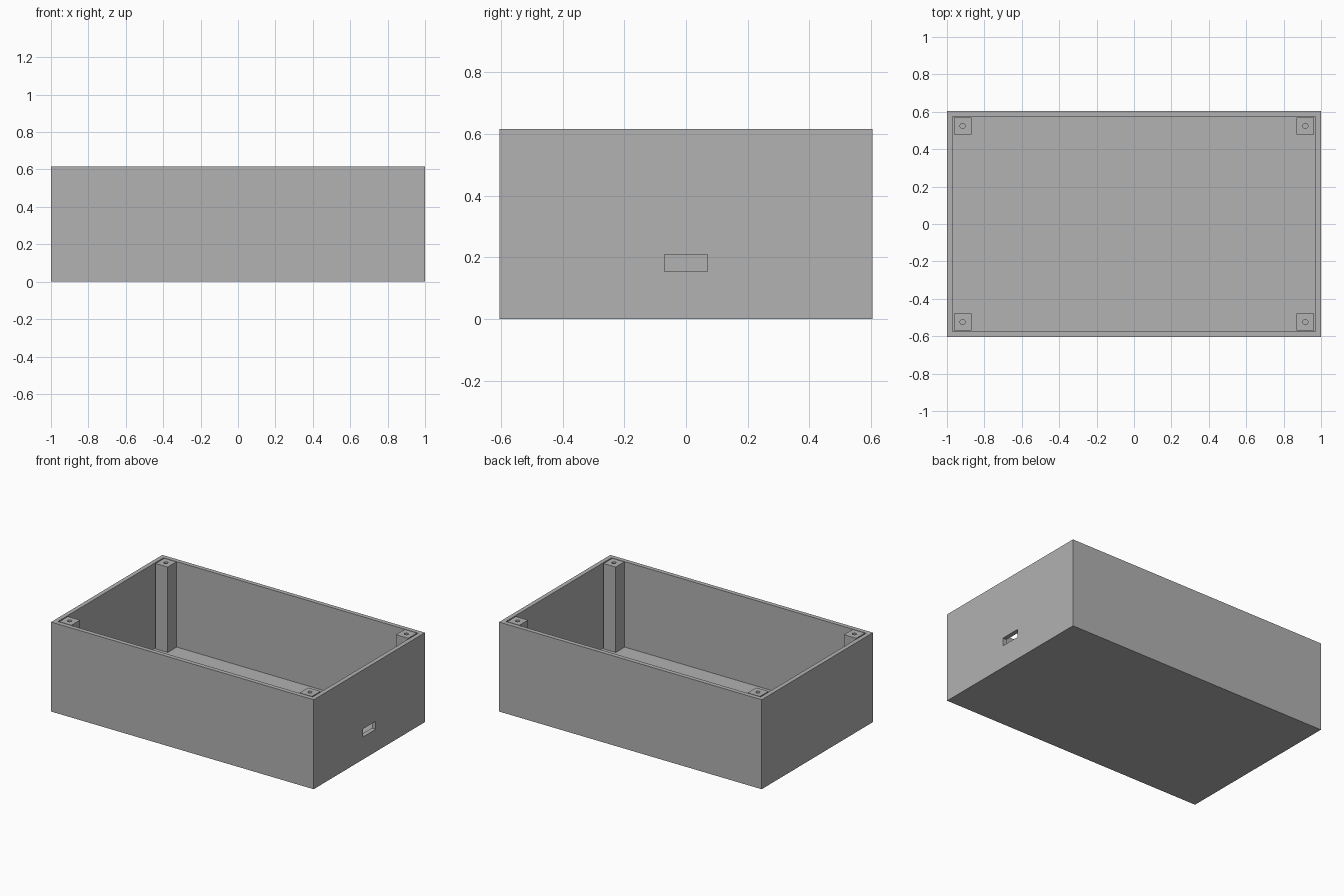
import bpy
import bmesh
from mathutils import Matrix, Vector

if "Cube" in bpy.data.objects:
    bpy.data.objects.remove(bpy.data.objects["Cube"], do_unlink=True)

HALF_X, HALF_Y, HEIGHT = 1.0, 0.605, 0.616
WALL, FLOOR = 0.03, 0.028
POST, POST_X, POST_Y = 0.093, 0.916, 0.524
HOLE_RADIUS, HOLE_DEPTH = 0.014, 0.3

grey = bpy.data.materials.new("plain grey")
grey.use_nodes = True
colour = (0.445, 0.445, 0.445, 1)
grey.diffuse_color = colour
grey.node_tree.nodes["Principled BSDF"].inputs["Base Color"].default_value = colour


def make_object(name, bm):
    mesh = bpy.data.meshes.new(name)
    bm.to_mesh(mesh)
    bm.free()
    mesh.materials.append(grey)
    obj = bpy.data.objects.new(name, mesh)
    bpy.context.collection.objects.link(obj)
    return obj


def box(name, low, high):
    low, high = Vector(low), Vector(high)
    bm = bmesh.new()
    matrix = Matrix.Translation((low + high) / 2) @ Matrix.Diagonal((*(high - low), 1))
    bmesh.ops.create_cube(bm, size=1, matrix=matrix)
    return make_object(name, bm)


def cut(obj, cutter):
    cutter.hide_render = True
    mod = obj.modifiers.new("cut", 'BOOLEAN')
    mod.operation = 'DIFFERENCE'
    mod.solver = 'EXACT'
    mod.object = cutter
    bpy.context.view_layer.objects.active = obj
    bpy.ops.object.modifier_apply(modifier=mod.name)
    bpy.data.objects.remove(cutter, do_unlink=True)


# Open tray with a cable slot through its right-hand end wall
case = box("case_shell", (-HALF_X, -HALF_Y, 0), (HALF_X, HALF_Y, HEIGHT))
cut(case, box("cavity_cutter",
              (WALL - HALF_X, WALL - HALF_Y, FLOOR),
              (HALF_X - WALL, HALF_Y - WALL, HEIGHT + 0.1)))
cut(case, box("slot_cutter",
              (HALF_X - 2 * WALL, -0.07, 0.155),
              (HALF_X + WALL, 0.07, 0.21)))

# Corner screw posts, each with a blind hole in its top
for side, sx in (("left", 1), ("right", -1)):
    for end, sy in (("front", -1), ("back", 1)):
        x, y, r = sx * POST_X, sy * POST_Y, POST / 2
        post = box(f"{end}_{side}_screw_post",
                   (x - r, y - r, FLOOR), (x + r, y + r, HEIGHT))
        bm = bmesh.new()
        bmesh.ops.create_cone(
            bm, cap_ends=True, segments=24, radius1=HOLE_RADIUS,
            radius2=HOLE_RADIUS, depth=2 * HOLE_DEPTH,
            matrix=Matrix.Translation((x, y, HEIGHT)))
        cut(post, make_object("hole_cutter", bm))
